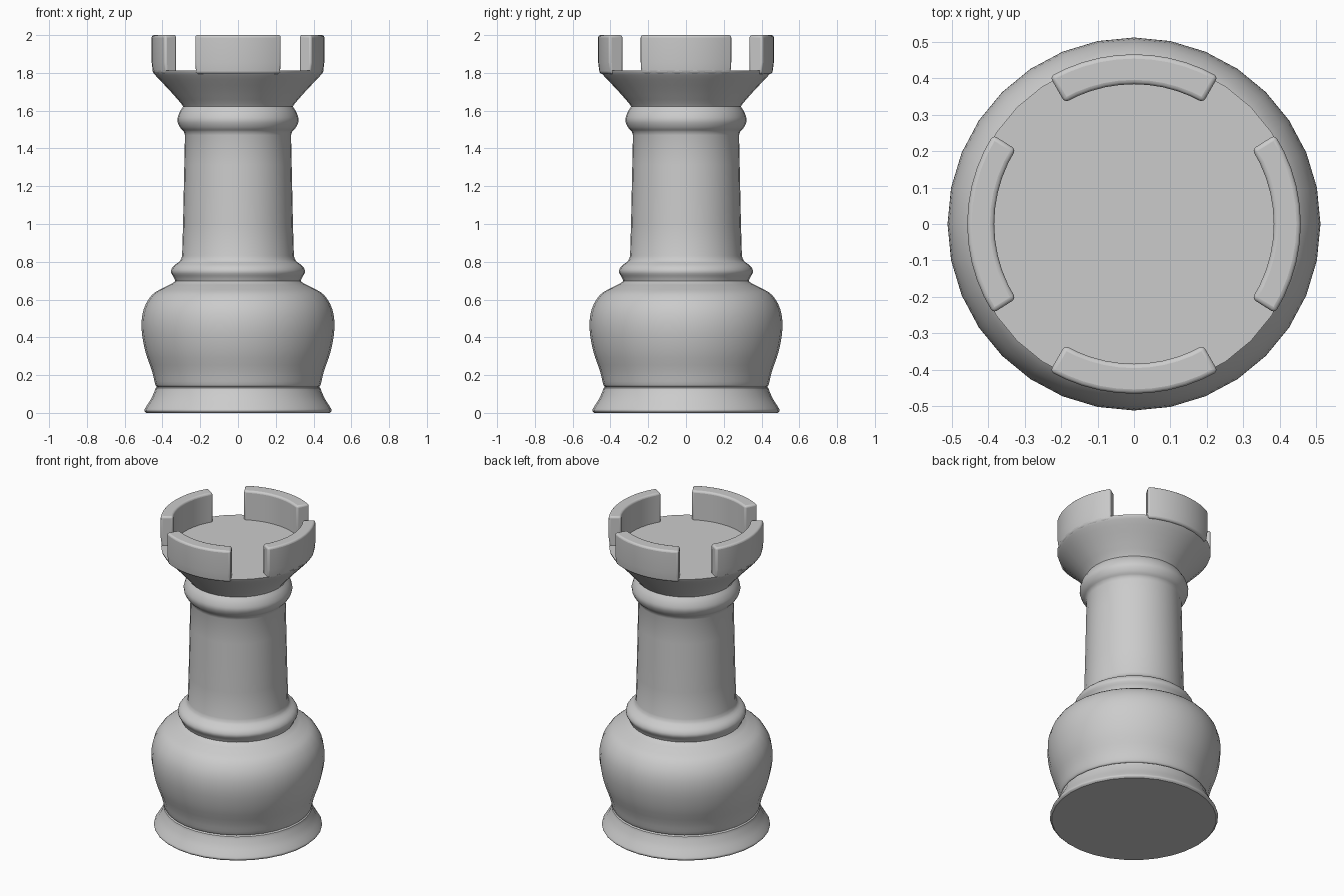
import bpy, bmesh, math
from mathutils import Vector

if "Cube" in bpy.data.objects:
    bpy.data.objects.remove(bpy.data.objects["Cube"])


def finish(name, bm, angle=40):
    bmesh.ops.recalc_face_normals(bm, faces=bm.faces)
    me = bpy.data.meshes.new(name)
    bm.to_mesh(me)
    bm.free()
    ob = bpy.data.objects.new(name, me)
    bpy.context.collection.objects.link(ob)
    bpy.ops.object.select_all(action='DESELECT')
    ob.select_set(True)
    bpy.context.view_layer.objects.active = ob
    bpy.ops.object.shade_smooth_by_angle(angle=math.radians(angle))
    return ob


def smooth_path(pts, n=3):
    """Catmull-Rom curve through (radius, height) points."""
    p = [Vector(q) for q in pts]
    p = [2 * p[0] - p[1]] + p + [2 * p[-1] - p[-2]]
    out = []
    for a, b, c, d in zip(p, p[1:], p[2:], p[3:]):
        for i in range(n):
            t = i / n
            out.append(0.5 * (2 * b + (c - a) * t + (2 * a - 5 * b + 4 * c - d) * t * t
                              + (3 * b - a - 3 * c + d) * t ** 3))
    return out + [p[-2]]


def lathe(name, profile, sides=32):
    bm = bmesh.new()
    rings = []
    for r, z in profile:
        rings.append([bm.verts.new((r * math.cos(math.tau * i / sides),
                                    r * math.sin(math.tau * i / sides), z))
                      for i in range(sides)])
    for lo, hi in zip(rings, rings[1:]):
        for i in range(sides):
            j = (i + 1) % sides
            bm.faces.new((lo[i], lo[j], hi[j], hi[i]))
    bm.faces.new(rings[0][::-1])
    bm.faces.new(rings[-1])
    return finish(name, bm)


# Turned body: flared foot, bulb, lower collar, shaft, upper ring, cup
sections = [
    [(0.485, 0), (0.496, 0.012), (0.488, 0.03), (0.46, 0.075), (0.442, 0.115), (0.437, 0.132)],
    [(0.428, 0.138), (0.438, 0.15), (0.455, 0.22), (0.492, 0.33), (0.511, 0.45),
     (0.499, 0.55), (0.455, 0.625), (0.395, 0.662), (0.348, 0.685)],
    [(0.332, 0.698), (0.34, 0.717), (0.355, 0.747), (0.342, 0.777), (0.308, 0.803), (0.296, 0.83)],
    [(0.291, 1.0), (0.281, 1.47)],
    [(0.287, 1.49), (0.308, 1.513), (0.321, 1.55), (0.31, 1.59), (0.29, 1.622)],
    [(0.3, 1.637), (0.36, 1.705), (0.44, 1.79), (0.453, 1.812)],
]
lathe("rook_body", [q for s in sections for q in smooth_path(s)])


# One curved battlement block, centred on a compass direction
def battlement(name, centre, half, r_in, r_out, z0=1.795, z1=2.0, n=10):
    bm = bmesh.new()
    rows = []
    for i in range(n + 1):
        a = math.radians(centre + half * (2 * i / n - 1))
        rows.append([bm.verts.new((r * math.cos(a), r * math.sin(a), z))
                     for r, z in ((r_in, z0), (r_out - 0.008, z0), (r_out, z0 + 0.06),
                                  (r_out, z1), (r_in, z1))])
    for p, q in zip(rows, rows[1:]):
        for k in range(5):
            m = (k + 1) % 5
            bm.faces.new((p[k], p[m], q[m], q[k]))
    bm.faces.new(rows[0])
    bm.faces.new(rows[-1][::-1])
    ob = finish(name, bm)
    bev = ob.modifiers.new("soft_edges", 'BEVEL')
    bev.width = 0.012
    bev.segments = 3
    bev.limit_method = 'ANGLE'
    bev.angle_limit = math.radians(50)


for name, centre in (("right", 0), ("back", 90), ("left", 180), ("front", 270)):
    side = centre % 180 == 0
    battlement(name + "_battlement", centre, 32.3 if side else 29.7,
               0.383, 0.457 if side else 0.465)
